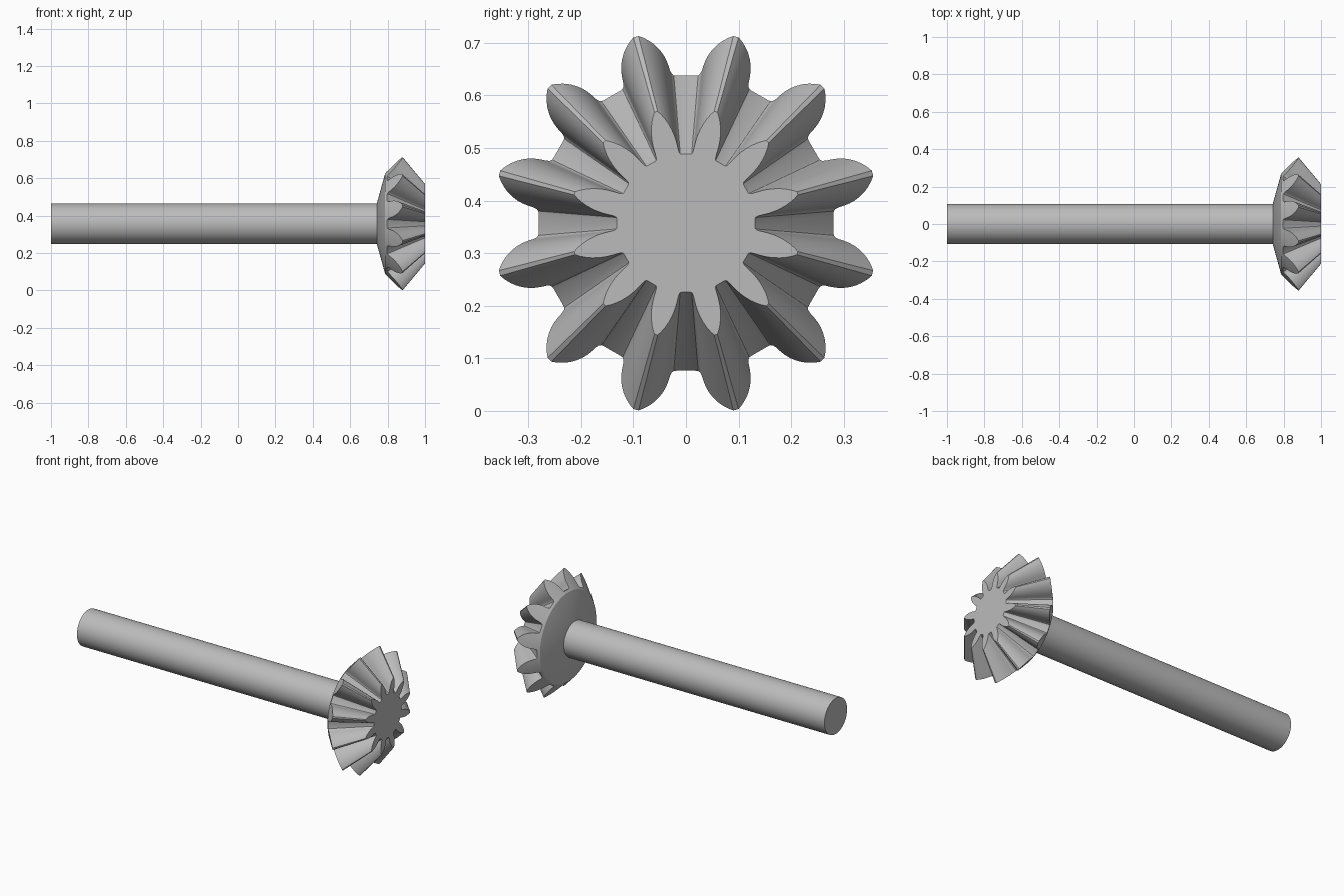
import bpy, bmesh, math
from mathutils import Matrix

cube = bpy.data.objects.get("Cube")
if cube:
    bpy.data.objects.remove(cube, do_unlink=True)

AXIS_Z = 0.357      # height of the rotation axis
APEX_X = 1.178      # point where all tooth lines converge
FRONT_X = 1.0
TEETH = 12
RIM_X, RIM_R = 0.787, 0.27
SHAFT_R = 0.108

steel = bpy.data.materials.new("plain_grey")
steel.use_nodes = True
grey = (0.5, 0.5, 0.5, 1)
steel.diffuse_color = grey
steel.node_tree.nodes["Principled BSDF"].inputs["Base Color"].default_value = grey


def finish(bm, name):
    bmesh.ops.recalc_face_normals(bm, faces=bm.faces)
    mesh = bpy.data.meshes.new(name)
    bm.to_mesh(mesh)
    bm.free()
    mesh.materials.append(steel)
    obj = bpy.data.objects.new(name, mesh)
    bpy.context.collection.objects.link(obj)
    bpy.ops.object.select_all(action='DESELECT')
    obj.select_set(True)
    bpy.context.view_layer.objects.active = obj
    bpy.ops.object.shade_smooth_by_angle(angle=math.radians(28))


# Half tooth outline on the back cone: (degrees from tooth centre, radius)
half_tooth = [(0.8, 0.367), (2.2, 0.361), (3.7, 0.353), (5.1, 0.344),
              (6.3, 0.334), (7.3, 0.324), (8.1, 0.313), (8.7, 0.301),
              (9.1, 0.291), (9.6, 0.285), (10.3, 0.282), (11.3, 0.281)]
tooth = [(-a, r) for a, r in reversed(half_tooth)] + half_tooth
outline = [(math.radians(15 + i * 360 / TEETH + a), r)
           for i in range(TEETH) for a, r in tooth]


def ring(bm, points):
    return [bm.verts.new((x, r * math.sin(a), AXIS_Z + r * math.cos(a)))
            for x, a, r in points]


def bridge(bm, first, second):
    n = len(first)
    for i in range(n):
        j = (i + 1) % n
        bm.faces.new((first[i], first[j], second[j], second[i]))


# Bevel gear: hub cone, back cone of the teeth, flanks tapering to the flat front
back = [(RIM_X + (r - RIM_R) * 0.96, a, r) for a, r in outline]
front = [(FRONT_X, a, r * (APEX_X - FRONT_X) / (APEX_X - x)) for x, a, r in back]
bm = bmesh.new()
rings = [ring(bm, [(0.742, a, SHAFT_R) for a, r in outline]),
         ring(bm, [(RIM_X, a, RIM_R) for a, r in outline]),
         ring(bm, back),
         ring(bm, front)]
for first, second in zip(rings, rings[1:]):
    bridge(bm, first, second)
bm.faces.new(rings[0])
bm.faces.new(rings[-1])
finish(bm, "bevel_gear")

# Shaft
start, end = -1.0, 0.76
bm = bmesh.new()
place = Matrix.Translation(((start + end) / 2, 0, AXIS_Z)) @ Matrix.Rotation(math.pi / 2, 4, 'Y')
bmesh.ops.create_cone(bm, cap_ends=True, segments=72, radius1=SHAFT_R,
                      radius2=SHAFT_R, depth=end - start, matrix=place)
finish(bm, "shaft")
